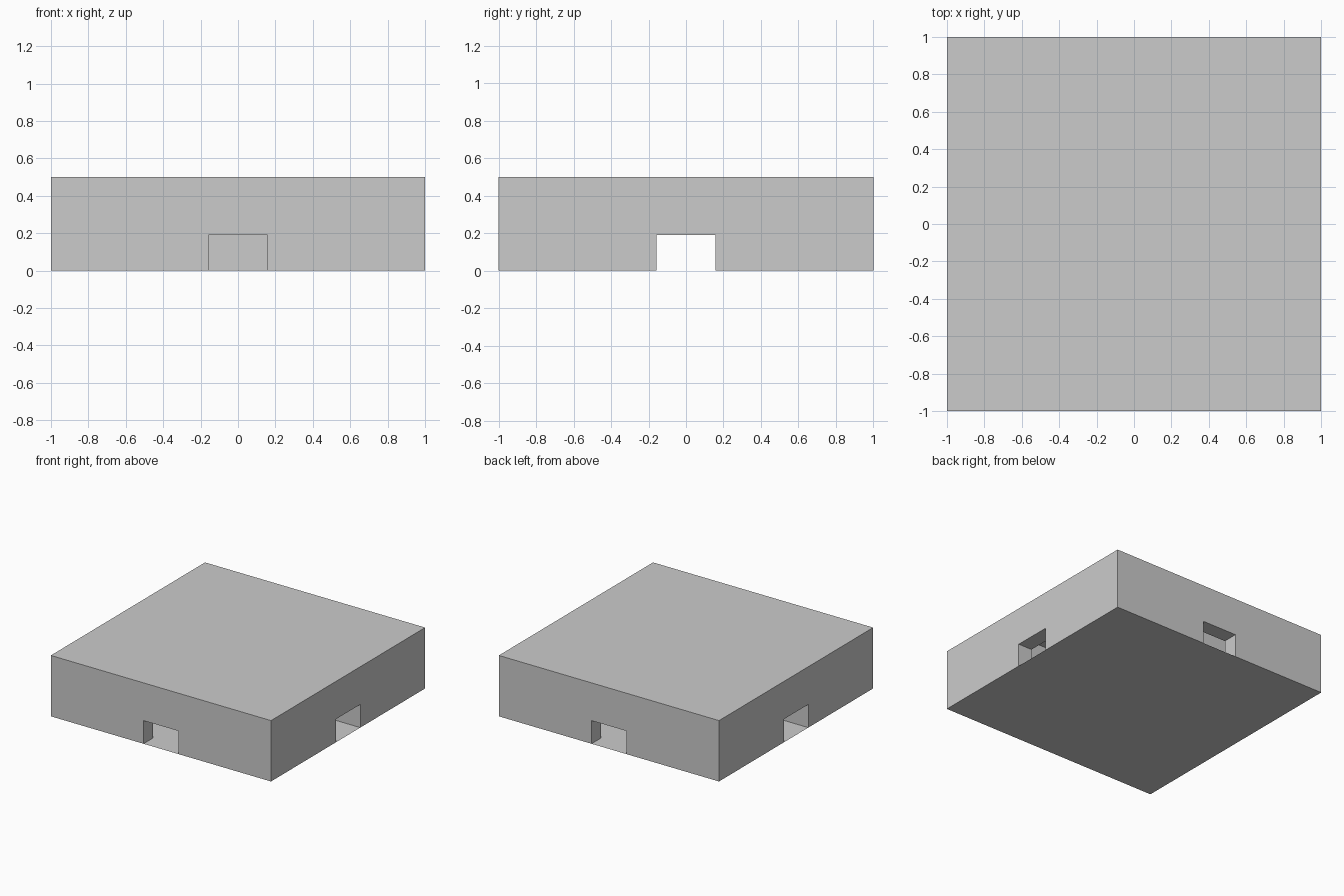
import bpy, bmesh
from math import pi
from mathutils import Matrix

if "Cube" in bpy.data.objects:
    bpy.data.objects.remove(bpy.data.objects["Cube"])

H = 0.5          # height of the block
T = 0.125        # wall thickness
DW, DH = 0.158, 0.19   # doorway half width and height
INNER = 1 - T


def make(name, polys):
    """Object from a short list of polygons, welded together."""
    bm = bmesh.new()
    for p in polys:
        bm.faces.new([bm.verts.new(v) for v in p])
    bmesh.ops.remove_doubles(bm, verts=bm.verts, dist=1e-5)
    bmesh.ops.recalc_face_normals(bm, faces=bm.faces)
    me = bpy.data.meshes.new(name)
    bm.to_mesh(me)
    bm.free()
    ob = bpy.data.objects.new(name, me)
    bpy.context.collection.objects.link(ob)
    return ob


def door_profile(half, y):
    """Wall outline with a doorway notch; the last side runs over the top."""
    pts = [(-half, 0), (-DW, 0), (-DW, DH), (DW, DH), (DW, 0),
           (half, 0), (half, H), (-half, H)]
    return [(x, y, z) for x, z in pts]


# outer walls: mitred front wall turned to all four sides, joined in one shell
outer, inner = door_profile(1, -1), door_profile(INNER, -INNER)
jambs = [[outer[i], outer[i + 1], inner[i + 1], inner[i]] for i in (1, 2, 3)]
caps = [[outer[i], outer[j], inner[j], inner[i]] for i, j in ((0, 1), (4, 5), (6, 7))]
for k, name in enumerate(("front_wall", "right_wall", "back_wall", "left_wall")):
    turn = Matrix.Rotation(k * pi / 2, 4, 'Z')
    wall = make(name, [outer, inner] + jambs + caps)
    wall.data.transform(turn)


# inner partitions: each starts at a side wall and has a free end
def partition(name, x_free, y0, y1, turned):
    ring = [(-INNER, y0), (x_free, y0), (x_free, y1), (-INNER, y1)]
    sides = [[(*a, 0), (*b, 0), (*b, H), (*a, H)] for a, b in zip(ring, ring[1:])]
    tops = [[(x, y, z) for x, y in ring] for z in (0, H)]
    ob = make(name, sides + tops)
    if turned:
        ob.data.transform(Matrix.Rotation(pi, 4, 'Z'))


for turned, side in ((False, "left"), (True, "right")):
    partition(side + "_long_partition", 0.378, 0.48, 0.605, turned)
    partition(side + "_short_partition", -0.378, -0.282, -DW, turned)

# floor and roof sheets
for name, z in (("floor", 0), ("roof", H)):
    make(name, [[(-1, -1, z), (1, -1, z), (1, 1, z), (-1, 1, z)]])
bpy.data.objects["floor"].data.flip_normals()
